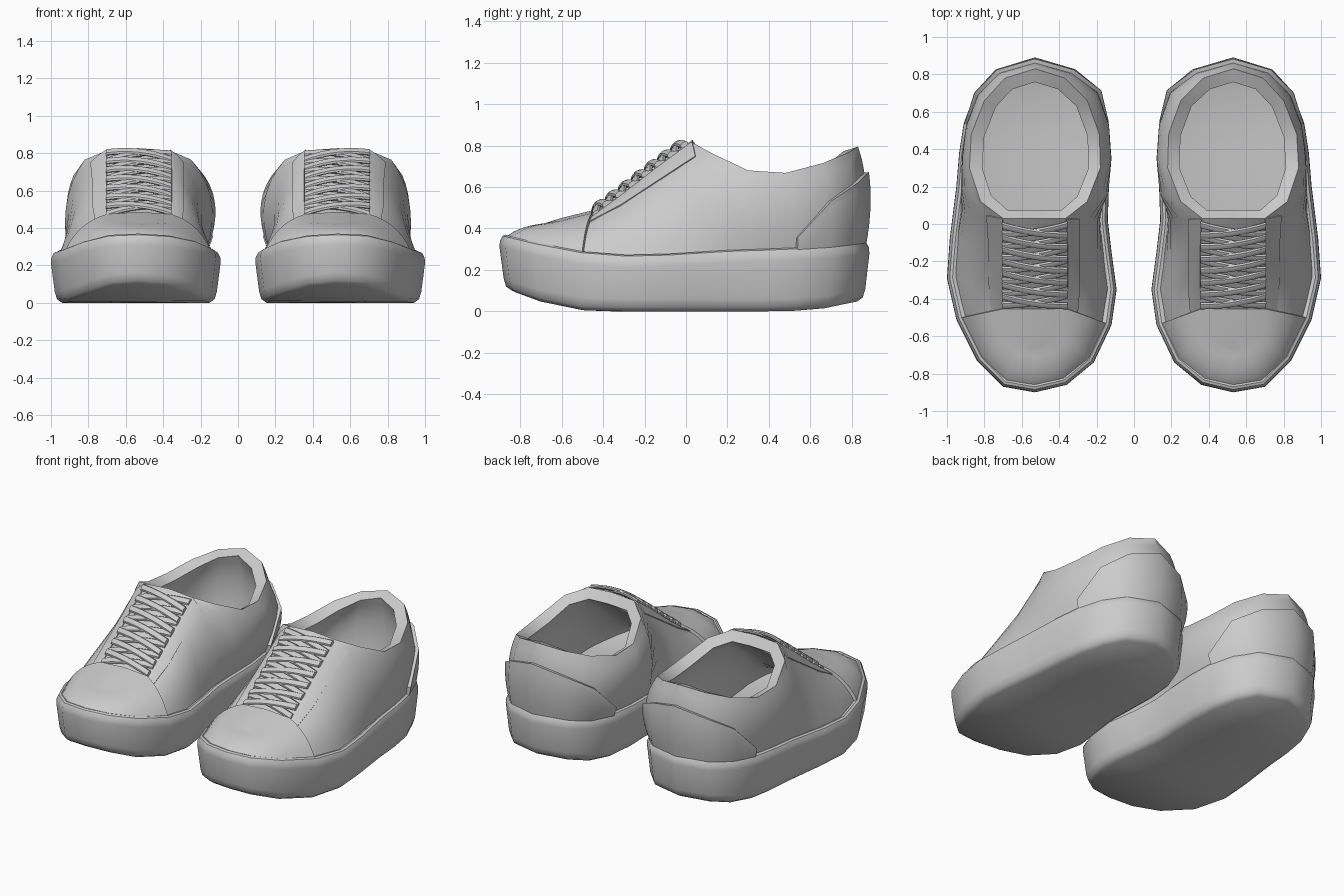
import bpy, bmesh, math
from mathutils import Vector

if "Cube" in bpy.data.objects:
    bpy.data.objects.remove(bpy.data.objects["Cube"])

# Matching stations from toe (0) to heel (12): sole outline and top edge (x, y) of one shoe
SOLE_OUT = [(.53, -.9), (.70, -.87), (.84, -.73), (.95, -.51), (1.0, -.29), (.985, -.08), (.965, .08),
            (.95, .2), (.935, .38), (.91, .54), (.85, .70), (.74, .82), (.53, .885)]
SOLE_IN = [None, (.36, -.86), (.215, -.74), (.12, -.54), (.093, -.35), (.12, -.15), (.14, .02),
           (.135, .17), (.13, .36), (.145, .54), (.20, .70), (.31, .82)]
TOP_OUT = [(.53, -.68), (.60, -.66), (.68, -.6), (.70, -.45), (.70, -.32), (.70, -.14), (.70, .03),
           (.82, .12), (.88, .3), (.87, .48), (.80, .66), (.69, .78), (.53, .83)]
TOP_IN = [None, (.46, -.66), (.38, -.6), (.36, -.45), (.355, -.32), (.355, -.14), (.365, .03),
          (.25, .12), (.18, .3), (.185, .48), (.25, .66), (.37, .78)]
N = 24
SOLE = SOLE_OUT + SOLE_IN[:0:-1]
TOP = TOP_OUT + TOP_IN[:0:-1]
MIX = [.3] * 5 + [.25, .12] + [0] * 6

# Side-view height curves as (y, z)
SOLE_TOP = [(-.9, .37), (-.75, .335), (-.6, .30), (-.4, .275), (-.2, .27), (.2, .295), (.5, .305), (.75, .32), (.9, .34)]
SOLE_BOTTOM = [(-.9, .1), (-.75, .05), (-.5, .003), (-.4, 0), (.5, 0), (.7, .015), (.9, .05)]
TOP_EDGE = [(-.68, .405), (-.6, .418), (-.45, .455), (-.32, .55), (-.14, .69), (.03, .815), (.12, .765),
            (.3, .68), (.48, .668), (.66, .715), (.78, .765), (.83, .795)]


def curve(pts, y):
    if y <= pts[0][0]:
        return pts[0][1]
    for (a, za), (b, zb) in zip(pts, pts[1:]):
        if y <= b:
            return za + (zb - za) * (y - a) / (b - a)
    return pts[-1][1]


def normal(k):
    a, b = Vector(SOLE[(k - 1) % N]), Vector(SOLE[(k + 1) % N])
    t = (b - a).normalized()
    return Vector((t.y, -t.x, 0))


def outline(k, inset):
    return Vector((*SOLE[k % N], 0)) - normal(k) * inset


def top_point(k):
    x, y = TOP[k % N]
    return Vector((x, y, curve(TOP_EDGE, y)))


def wall(k, t):
    """Point on the upper: bulging curve from the sole to the top edge."""
    k %= N
    i, inner = min(k, N - k), k > 12
    b = outline(k, .04)
    b.z = curve(SOLE_TOP, SOLE[k][1]) - .03
    e = top_point(k)
    c = b.lerp(e, MIX[i])
    bulge = 0 if i < 6 else .02 if i == 6 else .055
    c += normal(k) * (bulge + (.05 if inner and 6 < i < 11 else 0))
    c.z = b.z + (e.z - b.z) * (.78 if i < 7 else .6)
    return b * (1 - t) ** 2 + c * 2 * t * (1 - t) + e * t * t


def finish(bm, name, thickness=0, offset=1):
    """Make the object, thicken it, mirror it to the other shoe and shade it."""
    bmesh.ops.remove_doubles(bm, verts=bm.verts, dist=1e-4)
    me = bpy.data.meshes.new(name)
    bm.to_mesh(me)
    bm.free()
    ob = bpy.data.objects.new(name, me)
    bpy.context.collection.objects.link(ob)
    if thickness:
        m = ob.modifiers.new("thick", 'SOLIDIFY')
        m.thickness, m.offset = thickness, offset
    m = ob.modifiers.new("pair", 'MIRROR')
    m.use_mirror_merge = False
    bpy.ops.object.select_all(action='DESELECT')
    ob.select_set(True)
    bpy.context.view_layer.objects.active = ob
    bpy.ops.object.convert(target='MESH')
    bpy.ops.object.shade_smooth_by_angle(angle=math.radians(38))
    return ob


def skin(bm, grid):
    vs = [[bm.verts.new(p) for p in row] for row in grid]
    for a, b in zip(vs, vs[1:]):
        for j in range(len(a) - 1):
            bm.faces.new((a[j], b[j], b[j + 1], a[j + 1]))


def panel(bm, cols, lo, hi, rows=7):
    """Strip of the upper over the given columns; lo and hi are functions of the column."""
    skin(bm, [[wall(k, lo(k) + (hi(k) - lo(k)) * r / rows) for r in range(rows + 1)] for k in cols])


def instep(bm, last):
    """Crowned surface between the two top edges, from toe to station last."""
    def row(i):
        a, b = top_point(-i), top_point(i)
        return [a, (a + b) / 2 + Vector((0, 0, .003 if i == 1 else .012)), b]
    tip = bm.verts.new(top_point(0))
    first = [bm.verts.new(p) for p in row(1)]
    bm.faces.new((tip, first[1], first[0]))
    bm.faces.new((tip, first[2], first[1]))
    skin(bm, [list(reversed(row(i))) for i in range(1, last + 1)])
    bmesh.ops.remove_doubles(bm, verts=bm.verts, dist=1e-4)
    bmesh.ops.recalc_face_normals(bm, faces=bm.faces)
    bm.faces.ensure_lookup_table()
    if max(bm.faces, key=lambda f: f.calc_center_median().z).normal.z < 0:
        bmesh.ops.reverse_faces(bm, faces=bm.faces)


zero, one = (lambda k: 0), (lambda k: 1)

# Platform sole: stacked outline rings, closed by cross strips
bm = bmesh.new()
LEVELS = [(.06, 0, 0), (.032, 0, .02), (.02, 0, .06), (0, 1, -.06), (.002, 1, -.03), (.015, 1, -.006),
          (.03, 1, 0), (.06, 1, -.01)]
rings = []
for inset, is_top, dz in LEVELS:
    ring = []
    for k in range(N):
        p = outline(k, inset)
        p.z = curve(SOLE_TOP if is_top else SOLE_BOTTOM, SOLE[k][1]) + dz
        ring.append(bm.verts.new(p))
    rings.append(ring)
for a, b in zip(rings, rings[1:]):
    for k in range(N):
        n = (k + 1) % N
        bm.faces.new((a[k], a[n], b[n], b[k]))
for ring in (rings[0], rings[-1]):
    for i in range(12):
        quad = [ring[i], ring[i + 1], ring[-i - 1], ring[-i % N]]
        bm.faces.new(list(dict.fromkeys(quad)))
bmesh.ops.recalc_face_normals(bm, faces=bm.faces)
finish(bm, "sole")

# Hollow upper with thick padded collar
bm = bmesh.new()
panel(bm, range(N + 1), zero, one)
instep(bm, 6)
finish(bm, "upper", .075, -1)


def overlay(name, parts, thickness, with_instep=0):
    """Thin layer lying on the upper."""
    bm = bmesh.new()
    for cols, lo, hi in parts:
        panel(bm, cols, lo, hi)
    if with_instep:
        instep(bm, with_instep)
    finish(bm, name, thickness, 1)


# Toe cap, heel counter and lace facings
overlay("toe_cap", [(range(-3, 4), zero, one)], .02, 3)
HEEL = {3: .17, 2: .52, 1: .63, 0: .70}
overlay("heel_counter", [(range(9, 16), zero, lambda k: HEEL[abs(k - 12)])], .022)
overlay("lace_facing", [(r, lambda k: .78, one) for r in (range(3, 7), range(18, 22))], .006)

# Crossed laces: arched flat tubes over the instep
bm = bmesh.new()
for row in range(7):
    y0 = -.405 + row * .063
    for s in (-1, 1):
        path = []
        for j in range(9):
            u = j / 4 - 1
            y = y0 + .026 * u
            lift = .004 + .022 * (1 - u * u) + (.008 if s > 0 else 0)
            path.append(Vector((.53 + s * .175 * u, y - lift * .6, curve(TOP_EDGE, y) + lift)))
        tube = []
        for p in path:
            tube.append([p + Vector((0, .8 * a - .6 * b, .6 * a + .8 * b)) for a, b in
                         [(.022 * math.cos(q * math.pi / 4), .013 * math.sin(q * math.pi / 4)) for q in range(9)]])
        skin(bm, tube)
        for end in (tube[0], tube[-1]):
            bm.faces.new([bm.verts.new(p) for p in end[:8]])
bmesh.ops.remove_doubles(bm, verts=bm.verts, dist=1e-4)
bmesh.ops.recalc_face_normals(bm, faces=bm.faces)
finish(bm, "laces")
